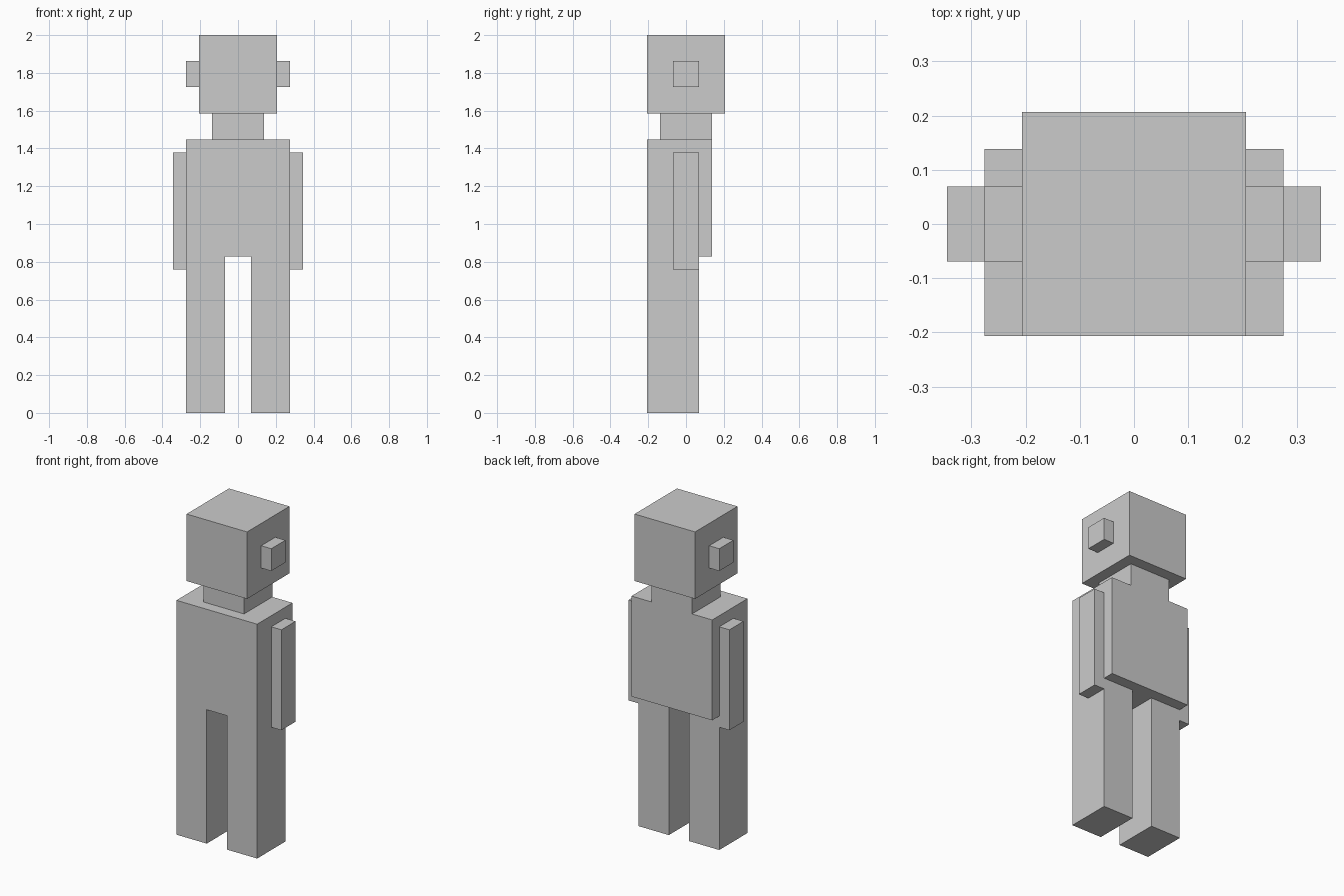
import bpy
import bmesh
from mathutils import Vector

if "Cube" in bpy.data.objects:
    bpy.data.objects.remove(bpy.data.objects["Cube"])

U = 2 / 29  # the whole figure sits on a cubic grid, 29 units tall

grey = bpy.data.materials.new("plain_grey")
grey.diffuse_color = (0.6, 0.6, 0.6, 1)
grey.use_nodes = True
grey.node_tree.nodes["Principled BSDF"].inputs["Base Color"].default_value = grey.diffuse_color


def block(name, lo, hi):
    """Axis-aligned box between two grid corners."""
    lo, hi = Vector(lo) * U, Vector(hi) * U
    bm = bmesh.new()
    bmesh.ops.create_cube(bm, size=1)
    for v in bm.verts:
        v.co = [(v.co[i] + 0.5) * (hi[i] - lo[i]) + lo[i] for i in range(3)]
    mesh = bpy.data.meshes.new(name)
    bm.to_mesh(mesh)
    bm.free()
    mesh.materials.append(grey)
    obj = bpy.data.objects.new(name, mesh)
    bpy.context.collection.objects.link(obj)
    return obj


def pair(name, lo, hi):
    """Box on the right side (x > 0) and its mirror on the left."""
    block(name + "_right", lo, hi)
    block(name + "_left", (-hi[0], lo[1], lo[2]), (-lo[0], hi[1], hi[2]))


# Central parts
block("head", (-3, -3, 23), (3, 3, 29))
block("neck", (-2, -2, 21), (2, 2, 23))
block("torso", (-4, -3, 12), (4, 2, 21))

# Paired parts
pair("ear", (3, -1, 25), (4, 1, 27))
pair("arm", (4, -1, 11), (5, 1, 20))
pair("leg", (1, -3, 0), (4, 1, 12))
